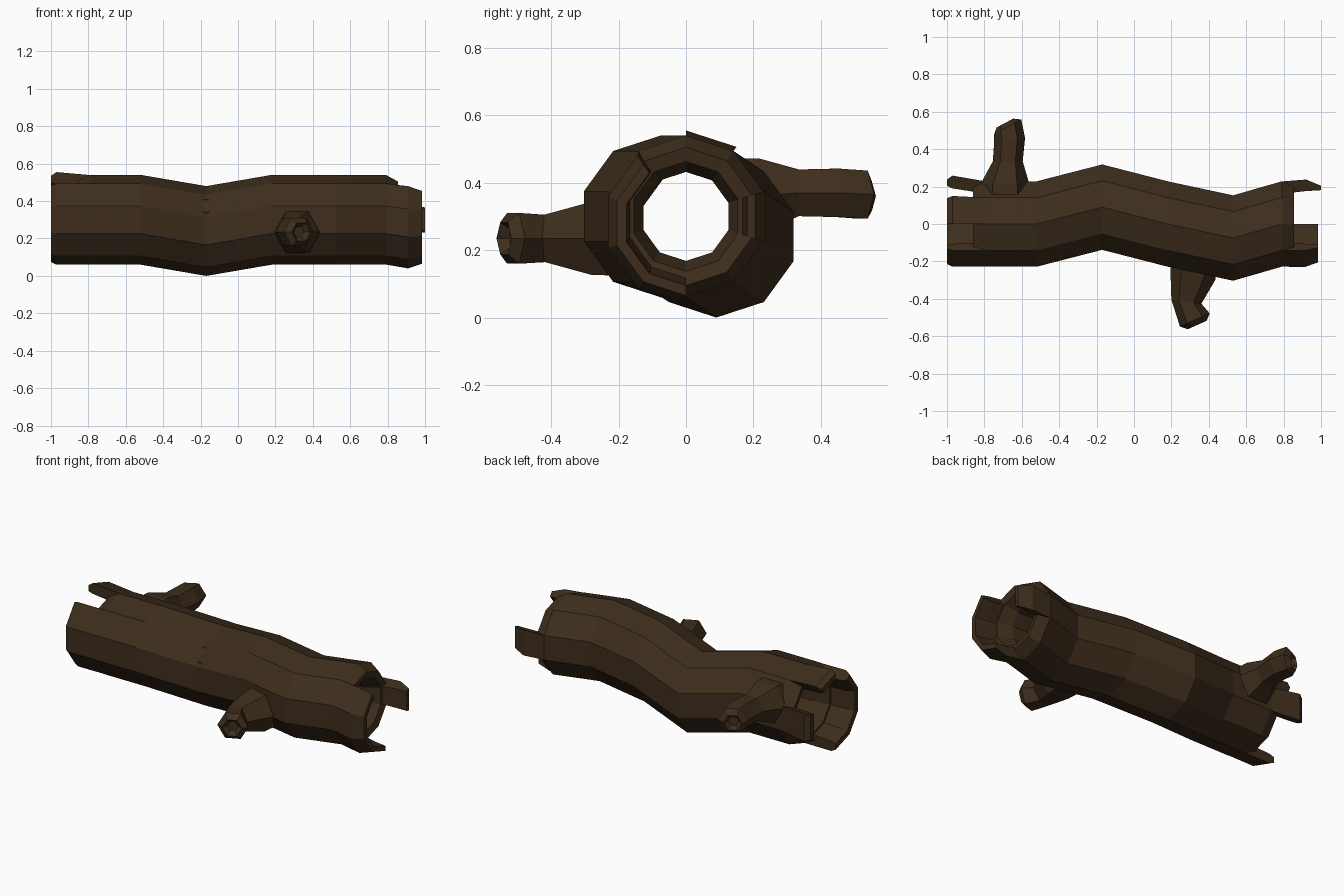
import bpy, bmesh, math
from mathutils import Vector

if "Cube" in bpy.data.objects:
    bpy.data.objects.remove(bpy.data.objects["Cube"])

bark = bpy.data.materials.new("bark")
bark.diffuse_color = (0.048, 0.027, 0.012, 1)
bark.use_nodes = True
bark.node_tree.nodes["Principled BSDF"].inputs["Base Color"].default_value = bark.diffuse_color


def loft(name, rings, ring_closed=False):
    """Skin a list of equal-length point loops; cap both ends or join them."""
    bm = bmesh.new()
    vs = [[bm.verts.new(p) for p in r] for r in rings]
    n = len(vs[0])
    pairs = list(zip(vs, vs[1:]))
    if ring_closed:
        pairs.append((vs[-1], vs[0]))
    for a, b in pairs:
        for i in range(n):
            j = (i + 1) % n
            bm.faces.new((a[i], a[j], b[j], b[i]))
    if not ring_closed:
        bm.faces.new(vs[0])
        bm.faces.new(vs[-1])
    bmesh.ops.recalc_face_normals(bm, faces=bm.faces)
    me = bpy.data.meshes.new(name)
    bm.to_mesh(me)
    bm.free()
    me.materials.append(bark)
    ob = bpy.data.objects.new(name, me)
    bpy.context.collection.objects.link(ob)
    return ob


def log_point(x, r, k, y=0, z=0.3):
    # corner k of the ten-sided trunk, 0 on top, counting towards the front
    a = math.radians(90 + 36 * k)
    return (x, y + r * math.cos(a), z + r * math.sin(a))


# trunk: bent outer skin, bevelled rims, straight bore
trunk = [(-0.86, 0.205, 0, .3), (-0.79, 0.24, 0, .3), (-0.52, 0.24, 0, .3),
         (-0.17, 0.24, 0.09, .24), (0.18, 0.24, 0, .3), (0.53, 0.24, -0.075, .3),
         (0.79, 0.24, 0, .3), (0.855, 0.205, 0, .3), (0.845, 0.163, 0, .3),
         (0.76, 0.132, 0, .3), (-0.76, 0.132, 0, .3), (-0.85, 0.163, 0, .3)]
loft("hollow_trunk", [[log_point(x, r, k, y, z) for k in range(10)]
                      for x, r, y, z in trunk], True)


# broken splinters on the rims: stations are x, outer radius, inner radius, z
def splinter(name, first, last, stations):
    ks = range(first, last + 1)
    loft(name, [[log_point(x, ro, k, 0, z) for k in ks] +
                [log_point(x, ri, k, 0, z) for k in reversed(ks)]
                for x, ro, ri, z in stations])


splinter("left_front_splinter", 1, 5,
         [(-0.79, .239, .17, .3), (-0.97, .24, .18, .3), (-1.0, .225, .19, .3)])
splinter("left_top_splinter", 9, 10,
         [(-0.79, .239, .17, .3), (-0.97, .255, .19, .3), (-1.0, .235, .20, .3)])
splinter("left_back_splinter", 7, 8,
         [(-0.79, .239, .17, .3), (-0.97, .272, .20, .3), (-1.0, .25, .215, .3)])
splinter("right_front_splinter", 1, 5,
         [(0.79, .239, .17, .3), (0.91, .243, .18, .283), (0.985, .215, .185, .28)])
splinter("right_back_splinter", 7, 8,
         [(0.79, .239, .17, .3), (0.92, .25, .185, .3), (1.0, .215, .19, .3)])


# branch stubs: six-sided rings given as x, y, z, radius, heading in degrees
def branch(name, stations):
    rings = []
    for x, y, z, r, h in stations:
        side = Vector((-math.sin(math.radians(h)), math.cos(math.radians(h)), 0))
        rings.append([Vector((x, y, z)) + side * r * math.cos(i * math.pi / 3)
                      + Vector((0, 0, r * math.sin(i * math.pi / 3)))
                      for i in range(6)])
    loft(name, rings)


branch("front_branch", [
    (0.32, -0.15, .235, .13, -90), (0.315, -0.265, .235, .125, -105),
    (0.28, -0.415, .235, .081, -98), (0.325, -0.513, .235, .087, -66),
    (0.338, -0.54, .235, .055, -66), (0.325, -0.513, .235, .03, -66)])
branch("back_branch", [
    (-0.69, 0.13, .35, .14, 90), (-0.69, 0.215, .36, .13, 90),
    (-0.675, 0.335, .37, .08, 90), (-0.665, 0.45, .37, .083, 97),
    (-0.675, 0.52, .365, .082, 118), (-0.69, 0.54, .36, .05, 118),
    (-0.68, 0.515, .36, .03, 118)])
